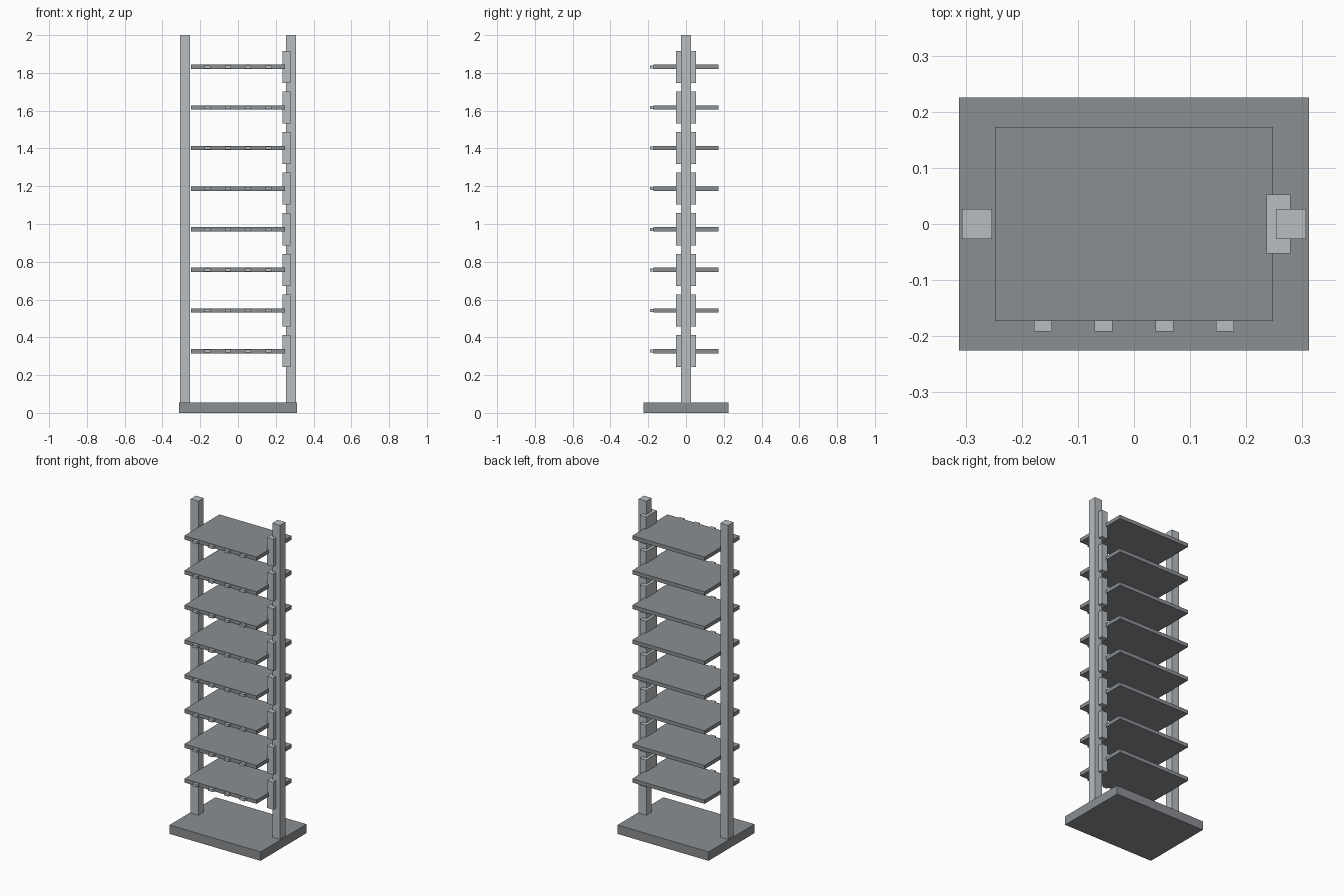
import bpy
import bmesh
from mathutils import Matrix, Vector

cube = bpy.data.objects.get("Cube")
if cube:
    bpy.data.objects.remove(cube, do_unlink=True)


def make_material(name, rgb):
    mat = bpy.data.materials.new(name)
    mat.use_nodes = True
    mat.diffuse_color = (*rgb, 1)
    mat.node_tree.nodes["Principled BSDF"].inputs["Base Color"].default_value = (*rgb, 1)
    return mat


dark = make_material("dark_steel", (0.26, 0.275, 0.29))
light = make_material("light_steel", (0.48, 0.51, 0.53))


def box(name, center, size, mat):
    """Flat-sided box given by its centre and full size."""
    bm = bmesh.new()
    bmesh.ops.create_cube(bm, size=1, matrix=Matrix.Diagonal((*size, 1)))
    mesh = bpy.data.meshes.new(name)
    bm.to_mesh(mesh)
    bm.free()
    mesh.materials.append(mat)
    obj = bpy.data.objects.new(name, mesh)
    obj.location = Vector(center)
    bpy.context.collection.objects.link(obj)
    return obj


# Base plate
box("base_plate", (0, 0, 0.0275), (0.624, 0.45, 0.055), dark)

# Upright posts, set into the base
for side, sign in (("left", 1), ("right", -1)):
    box(side + "_post", (sign * 0.28, 0, 1.005), (0.053, 0.053, 1.99), light)

# Stacked shelves, each with a side bracket and a row of front tabs
SHELVES, LOWEST, SPACING = 8, 0.327, 0.215
for i in range(SHELVES):
    z = LOWEST + i * SPACING
    n = str(i + 1)
    box("shelf_" + n, (0, 0, z), (0.495, 0.345, 0.023), dark)
    box("bracket_" + n, (0.2575, 0, z), (0.043, 0.106, 0.17), light)
    for j in range(4):
        x = (j - 1.5) * 0.108
        box(f"tab_{n}_{j + 1}", (x, -0.18, z), (0.032, 0.023, 0.016), light)
